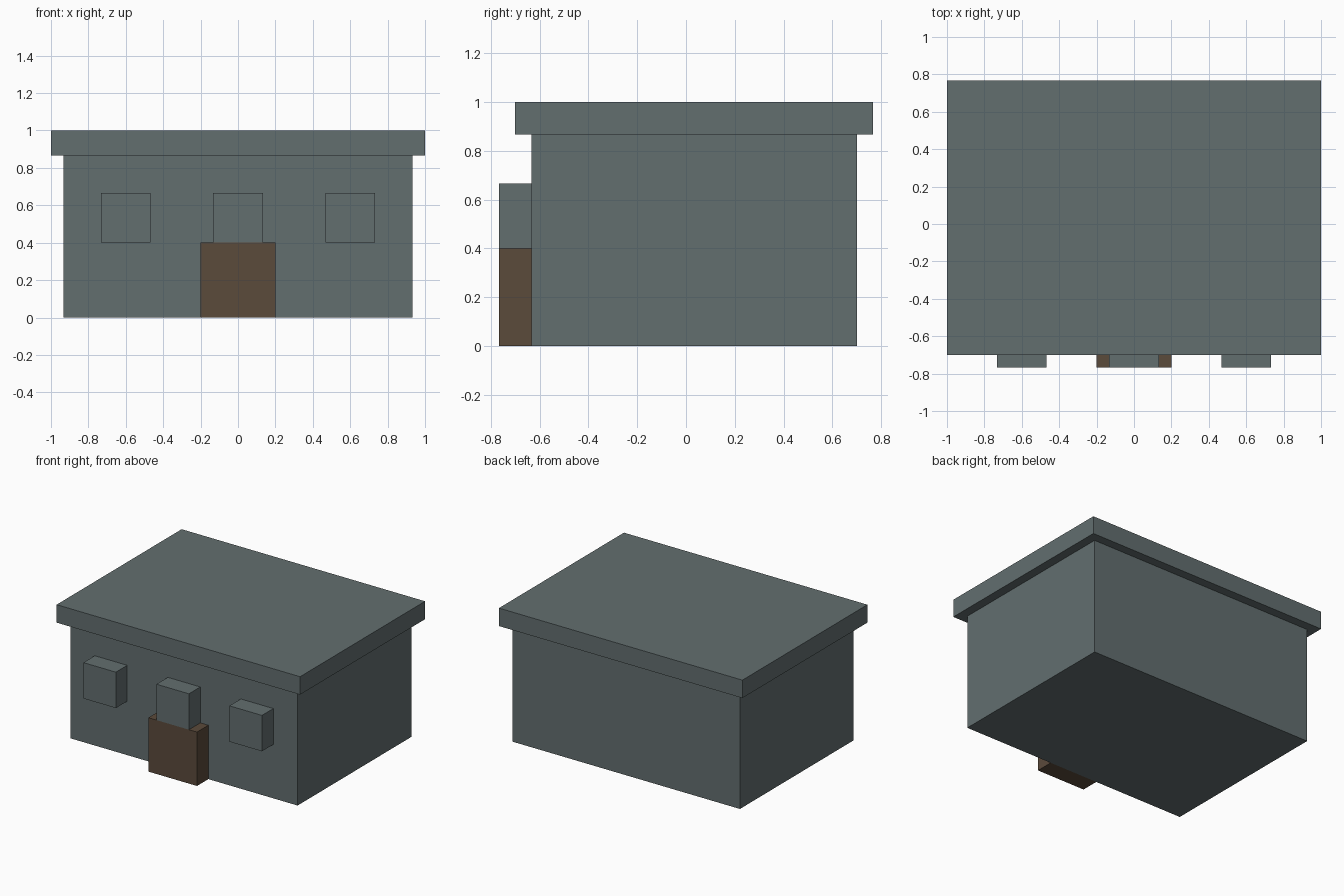
import bpy

cube = bpy.data.objects.get("Cube")
if cube:
    bpy.data.objects.remove(cube, do_unlink=True)


def make_material(name, rgb):
    mat = bpy.data.materials.new(name)
    mat.use_nodes = True
    colour = (*rgb, 1)
    mat.diffuse_color = colour
    mat.node_tree.nodes["Principled BSDF"].inputs["Base Color"].default_value = colour
    return mat


def box(name, low, high, mat):
    """Axis-aligned box between two opposite corners."""
    centre = [(a + b) / 2 for a, b in zip(low, high)]
    bpy.ops.mesh.primitive_cube_add(size=1, location=centre)
    obj = bpy.context.object
    obj.name = name
    obj.scale = [b - a for a, b in zip(low, high)]
    bpy.ops.object.transform_apply(location=False, rotation=False, scale=True)
    obj.data.materials.append(mat)
    return obj


stone = make_material("slate_grey", (0.123, 0.156, 0.159))
wood = make_material("dark_brown", (0.105, 0.069, 0.044))

UNIT = 1 / 15            # building module
WALL = -9.5 * UNIT       # front wall plane
FRONT = -11.5 * UNIT     # front of door and windows
EAVES = 13 * UNIT
SILL = 6 * UNIT

# Walls and overhanging flat roof
box("walls", (-14 * UNIT, WALL, 0), (14 * UNIT, 10.5 * UNIT, EAVES), stone)
box("roof", (-1, WALL - UNIT, EAVES), (1, 11.5 * UNIT, 1), stone)

# Projecting door block
box("door", (-3 * UNIT, FRONT, 0), (3 * UNIT, WALL, SILL), wood)

# Row of window blocks, the middle one resting on the door
for name, x in (("right", -9 * UNIT), ("middle", 0), ("left", 9 * UNIT)):
    box(name + "_window", (x - 2 * UNIT, FRONT, SILL),
        (x + 2 * UNIT, WALL, 10 * UNIT), stone)
